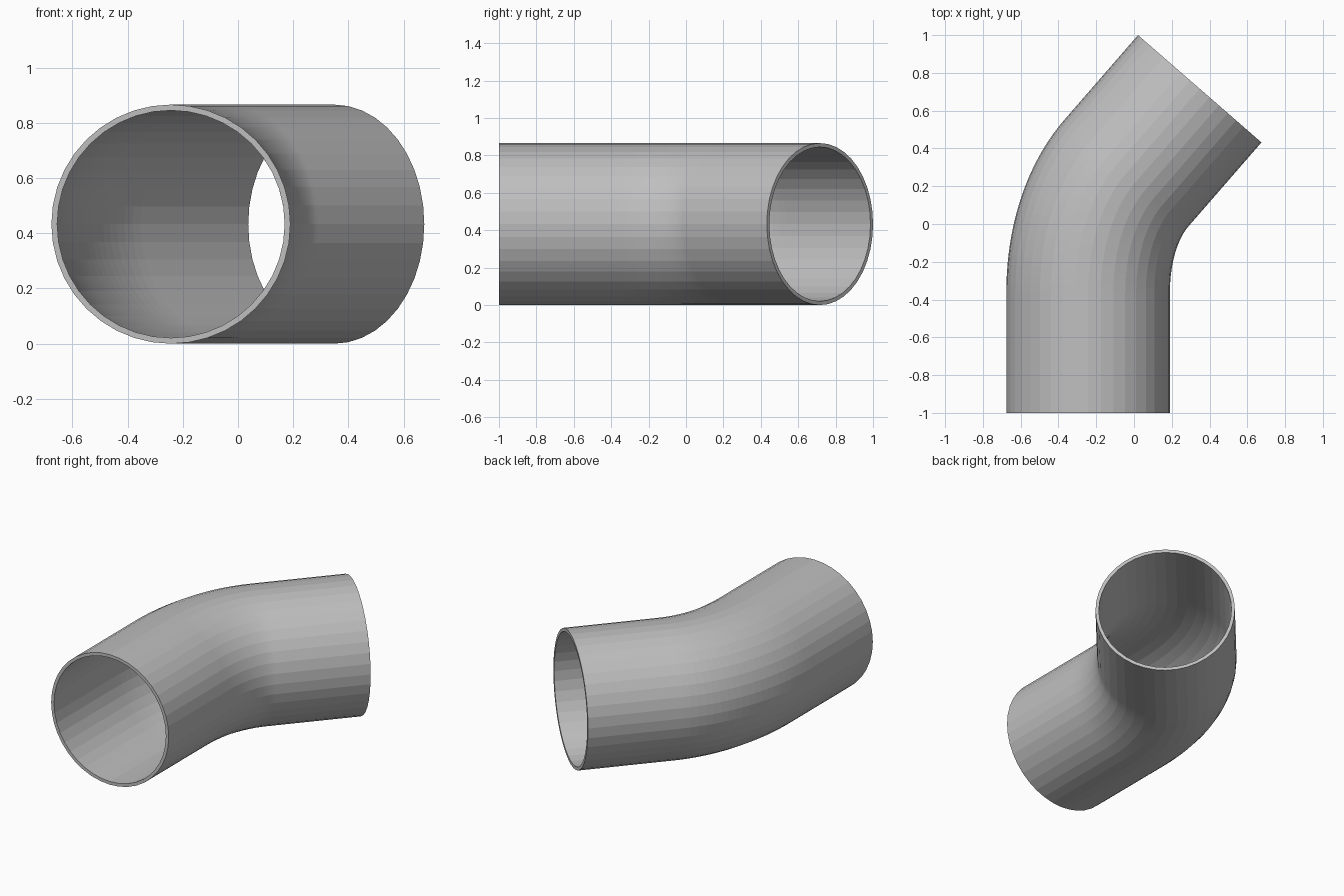
import bpy
import bmesh
import math
from mathutils import Vector
from mathutils.geometry import interpolate_bezier

cube = bpy.data.objects.get("Cube")
if cube:
    bpy.data.objects.remove(cube, do_unlink=True)

SIDES = 40
OUTER, INNER = 0.433, 0.412
BEND = math.radians(41)

# Flat grey metal
grey = bpy.data.materials.new("pipe grey")
grey.use_nodes = True
colour = (0.52, 0.52, 0.52, 1)
grey.diffuse_color = colour
grey.node_tree.nodes["Principled BSDF"].inputs["Base Color"].default_value = colour

# Centre line: straight leg, bend, straight leg
leg_dir = Vector((0, 1, 0))
arm_dir = Vector((math.sin(BEND), math.cos(BEND), 0))
start = Vector((-0.243, -1, OUTER))
end = Vector((0.348, 0.716, OUTER))
corner = end - arm_dir * ((end.x - start.x) / arm_dir.x)
bend_in = corner - leg_dir * 0.40
bend_out = corner + arm_dir * 0.31
bend = interpolate_bezier(bend_in, bend_in.lerp(corner, 0.64),
                          bend_out.lerp(corner, 0.64), bend_out, 21)
path = [start] + [Vector(p) for p in bend] + [end]


def ring(bm, centre, tangent, radius):
    """Circle of vertices square to the centre line."""
    side = Vector((tangent.y, -tangent.x, 0))
    verts = []
    for i in range(SIDES):
        a = math.tau * i / SIDES
        offset = side * math.cos(a) + Vector((0, 0, math.sin(a)))
        verts.append(bm.verts.new(centre + offset * radius))
    return verts


def bridge(bm, a, b):
    for i in range(SIDES):
        j = (i + 1) % SIDES
        bm.faces.new((a[i], a[j], b[j], b[i]))


# Hollow pipe: outer wall, inner wall and the two rims
bm = bmesh.new()
walls = {OUTER: [], INNER: []}
for i, point in enumerate(path):
    before = path[max(i - 1, 0)]
    after = path[min(i + 1, len(path) - 1)]
    tangent = Vector((0, 0, 0))
    for step in (point - before, after - point):
        if step.length > 0:
            tangent += step.normalized()
    tangent.normalize()
    for radius, rings in walls.items():
        rings.append(ring(bm, point, tangent, radius))

for rings in walls.values():
    for a, b in zip(rings, rings[1:]):
        bridge(bm, a, b)
for k in (0, -1):
    bridge(bm, walls[OUTER][k], walls[INNER][k])
bmesh.ops.recalc_face_normals(bm, faces=bm.faces)

mesh = bpy.data.meshes.new("bent_pipe")
bm.to_mesh(mesh)
bm.free()
mesh.materials.append(grey)
pipe = bpy.data.objects.new("bent_pipe", mesh)
bpy.context.collection.objects.link(pipe)
